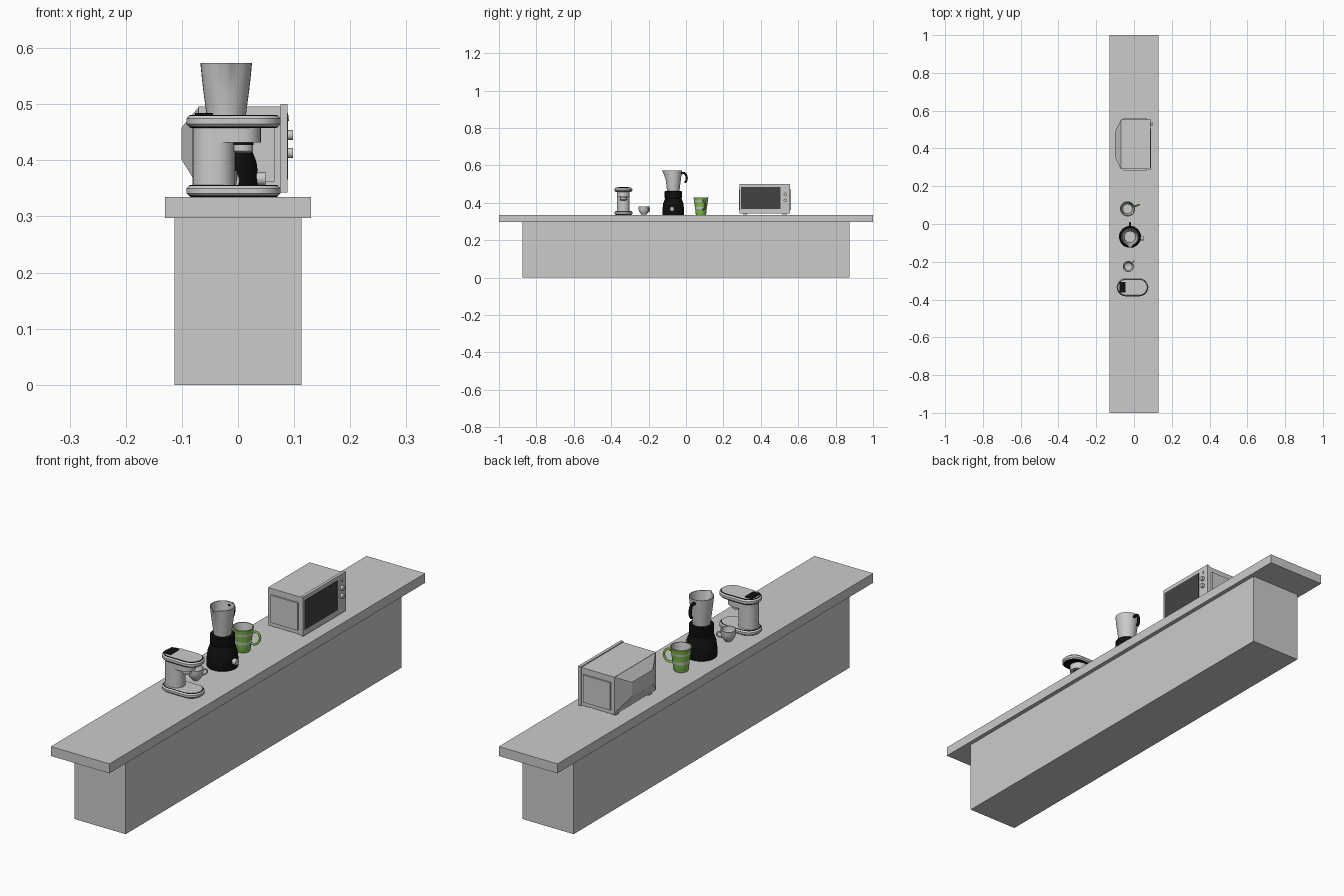
import bpy, bmesh, math
from mathutils import Vector

cube = bpy.data.objects.get("Cube")
if cube:
    bpy.data.objects.remove(cube, do_unlink=True)


def material(name, rgb):
    m = bpy.data.materials.new(name)
    m.use_nodes = True
    m.diffuse_color = (*rgb, 1)
    m.node_tree.nodes["Principled BSDF"].inputs["Base Color"].default_value = (*rgb, 1)
    return m


GREY = material("light grey", (0.6, 0.6, 0.6))
BLACK = material("black", (0.005, 0.005, 0.005))
GLASS = material("dark window", (0.055, 0.055, 0.055))
GREEN = material("green", (0.23, 0.53, 0.08))
TOP = 0.335  # height of the worktop surface


def finish(name, bm, mats, smooth=True):
    bmesh.ops.recalc_face_normals(bm, faces=bm.faces)
    mesh = bpy.data.meshes.new(name)
    bm.to_mesh(mesh)
    bm.free()
    for m in mats:
        mesh.materials.append(m)
    ob = bpy.data.objects.new(name, mesh)
    bpy.context.collection.objects.link(ob)
    if smooth:
        bpy.ops.object.select_all(action='DESELECT')
        ob.select_set(True)
        bpy.context.view_layer.objects.active = ob
        bpy.ops.object.shade_smooth_by_angle(angle=math.radians(35))
    return ob


def box(name, x, y, z, mat=GREY):
    bm = bmesh.new()
    bmesh.ops.create_cube(bm, size=1)
    for v in bm.verts:
        v.co = [lo + (c + 0.5) * (hi - lo) for c, (lo, hi) in zip(v.co, (x, y, z))]
    return finish(name, bm, [mat], False)


def loft(name, rings, mats, bands=None, smooth=True):
    """Skin closed rings of points; bands gives a material index per strip."""
    bm = bmesh.new()
    rows = [[bm.verts.new(p) for p in ring] for ring in rings]
    n = len(rows[0])
    for k in range(len(rows) - 1):
        for i in range(n):
            j = (i + 1) % n
            f = bm.faces.new((rows[k][i], rows[k][j], rows[k + 1][j], rows[k + 1][i]))
            f.material_index = bands[k] if bands else 0
    for row in (rows[0], rows[-1]):
        f = bm.faces.new(row)
        f.material_index = bands[0] if bands and row is rows[0] else 0
    return finish(name, bm, mats, smooth)


def lathe(name, cx, cy, profile, mats, bands=None, n=32):
    rings = [[(cx + r * math.cos(a), cy + r * math.sin(a), TOP + z)
              for a in (i * math.tau / n for i in range(n))] for r, z in profile]
    return loft(name, rings, mats, bands)


def pill(cx, cy, half, r, z, n=12):
    """Ring with two straight sides and round ends along x."""
    return [(cx + s * half + r * math.cos(a), cy + r * math.sin(a), TOP + z)
            for s, start in ((1, -math.pi / 2), (-1, math.pi / 2))
            for a in (start + math.pi * i / n for i in range(n + 1))]


def knob(name, x0, x1, y, z, r, mat=GREY):
    rings = [[(x, y + r * math.cos(a), z + r * math.sin(a))
              for a in (i * math.tau / 20 for i in range(20))] for x in (x0, x1)]
    return loft(name, rings, [mat])


def handle(name, cx, cy, angle, points, r, mat):
    """Tube through (distance, height) points in an upright plane."""
    cu = bpy.data.curves.new(name, 'CURVE')
    cu.dimensions = '3D'
    cu.bevel_depth = r
    cu.bevel_resolution = 3
    cu.resolution_u = 6
    cu.use_fill_caps = True
    sp = cu.splines.new('BEZIER')
    sp.bezier_points.add(len(points) - 1)
    for bp, (d, z) in zip(sp.bezier_points, points):
        bp.co = (cx + d * math.cos(angle), cy + d * math.sin(angle), TOP + z)
        bp.handle_left_type = bp.handle_right_type = 'AUTO'
    cu.materials.append(mat)
    ob = bpy.data.objects.new(name, cu)
    bpy.context.collection.objects.link(ob)


# Counter
box("counter_base", (-0.113, 0.113), (-0.873, 0.873), (0, 0.298))
box("counter_top", (-0.13, 0.13), (-1, 1), (0.297, TOP))

# Coffee machine
mx, my = -0.008, -0.335


def slab(name, z0, z1):
    h = z1 - z0
    steps = ((0.041, 0), (0.044, 0.1), (0.048, 0.3), (0.048, 0.7), (0.044, 0.9), (0.041, 1))
    loft(name, [pill(mx, my, 0.036, r, z0 + t * h) for r, t in steps],
         [GREY, BLACK], [1, 0, 0, 0, 1])


slab("coffee_machine_base", 0, 0.021)
slab("coffee_machine_lid", 0.123, 0.146)
loft("coffee_machine_column", [pill(-0.043, my, 0.004, 0.034, z) for z in (0.018, 0.126)], [GREY])
loft("coffee_machine_head", [pill(-0.015, my, 0.022, 0.034, z) for z in (0.097, 0.126)], [GREY])
lathe("brew_ring", 0.008, my, [(0.02, 0.092), (0.02, 0.099)], [BLACK])
lathe("brew_filter", 0.008, my, [(0.014, 0.078), (0.019, 0.082), (0.019, 0.092)], [GREY])
box("coffee_machine_panel", (-0.077, -0.045), (my - 0.027, my + 0.027), (TOP + 0.144, TOP + 0.149), BLACK)

# Small cup
lathe("cup", -0.03, -0.225,
      [(0.013, 0), (0.015, 0.004), (0.024, 0.014), (0.028, 0.028), (0.029, 0.046),
       (0.027, 0.046), (0.026, 0.028), (0.02, 0.014), (0.008, 0.008)], [GREY])
handle("cup_handle", -0.03, -0.225, math.radians(45),
       [(0.026, 0.038), (0.04, 0.036), (0.041, 0.024), (0.024, 0.015)], 0.003, GREY)

# Jug blender
bx, by = -0.021, -0.068
lathe("blender_base", bx, by,
      [(0.057, 0), (0.058, 0.004), (0.058, 0.03), (0.054, 0.062), (0.047, 0.08),
       (0.044, 0.088), (0.046, 0.092), (0.046, 0.124), (0.043, 0.128)], [BLACK])
knob("blender_knob", bx + 0.05, bx + 0.07, by - 0.007, TOP + 0.032, 0.012)
jug = lathe("blender_jug", bx, by,
            [(0.033, 0.126), (0.035, 0.145), (0.041, 0.19), (0.044, 0.217), (0.046, 0.238),
             (0.043, 0.238), (0.041, 0.217), (0.038, 0.19), (0.032, 0.145), (0.03, 0.134)], [GREY])
# Pull the rim forward into a pouring spout
for v in jug.data.vertices:
    side = abs(v.co.x - bx)
    if v.co.z > TOP + 0.2 and v.co.y < by and side < 0.018:
        v.co.y -= 0.014 * (1 - side / 0.018) * (v.co.z - TOP - 0.2) / 0.038
handle("blender_handle", bx, by, math.pi / 2,
       [(0.041, 0.222), (0.06, 0.223), (0.07, 0.208), (0.07, 0.185), (0.063, 0.172)], 0.006, BLACK)

# Striped mug
gx, gy = -0.034, 0.08
lathe("mug", gx, gy,
      [(0.026, 0), (0.028, 0.006), (0.031, 0.032), (0.0325, 0.044), (0.036, 0.068),
       (0.037, 0.076), (0.04, 0.094), (0.036, 0.094), (0.032, 0.068), (0.025, 0.008)],
      [GREY, GREEN], [1, 1, 0, 1, 0, 1, 1, 0, 0])
handle("mug_handle", gx, gy, math.radians(20),
       [(0.034, 0.074), (0.05, 0.078), (0.063, 0.064), (0.06, 0.042), (0.045, 0.029), (0.03, 0.03)],
       0.0045, GREEN)

# Microwave
y0, y1, z0, z1 = 0.287, 0.557, 0.345, 0.498
box("microwave_body", (-0.07, 0.077), (y0 + 0.003, y1 - 0.003), (z0, z1 - 0.002))
box("microwave_front", (0.076, 0.088), (y0, y1), (z0 - 0.002, z1 + 0.002))


def upright(x, ya, yb, za, zb):
    return [(x, ya, za), (x, yb, za), (x, yb, zb), (x, ya, zb)]


loft("microwave_back", [upright(-0.069, y0 + 0.003, y1 - 0.003, z0 + 0.005, z1 - 0.002),
                        upright(-0.101, 0.355, 0.487, 0.402, 0.458)], [GREY], smooth=False)
box("microwave_window", (0.086, 0.0895), (y0 + 0.008, 0.505), (0.366, 0.484), GLASS)
for i, z in enumerate((0.475, 0.445, 0.413)):
    r = 0.005 if i == 0 else 0.009
    knob(f"microwave_knob_{i + 1}", 0.087, 0.091 if i == 0 else 0.098, 0.531, z, r)
for i, y in enumerate((y0, y1)):
    box(f"microwave_side_panel_{i + 1}", (-0.055, 0.065), (y - 0.004, y + 0.004), (0.362, 0.472))
for x in (-0.055, 0.06):
    for y in (y0 + 0.03, y1 - 0.03):
        box("microwave_foot", (x - 0.01, x + 0.01), (y - 0.01, y + 0.01), (TOP, z0 + 0.001))
